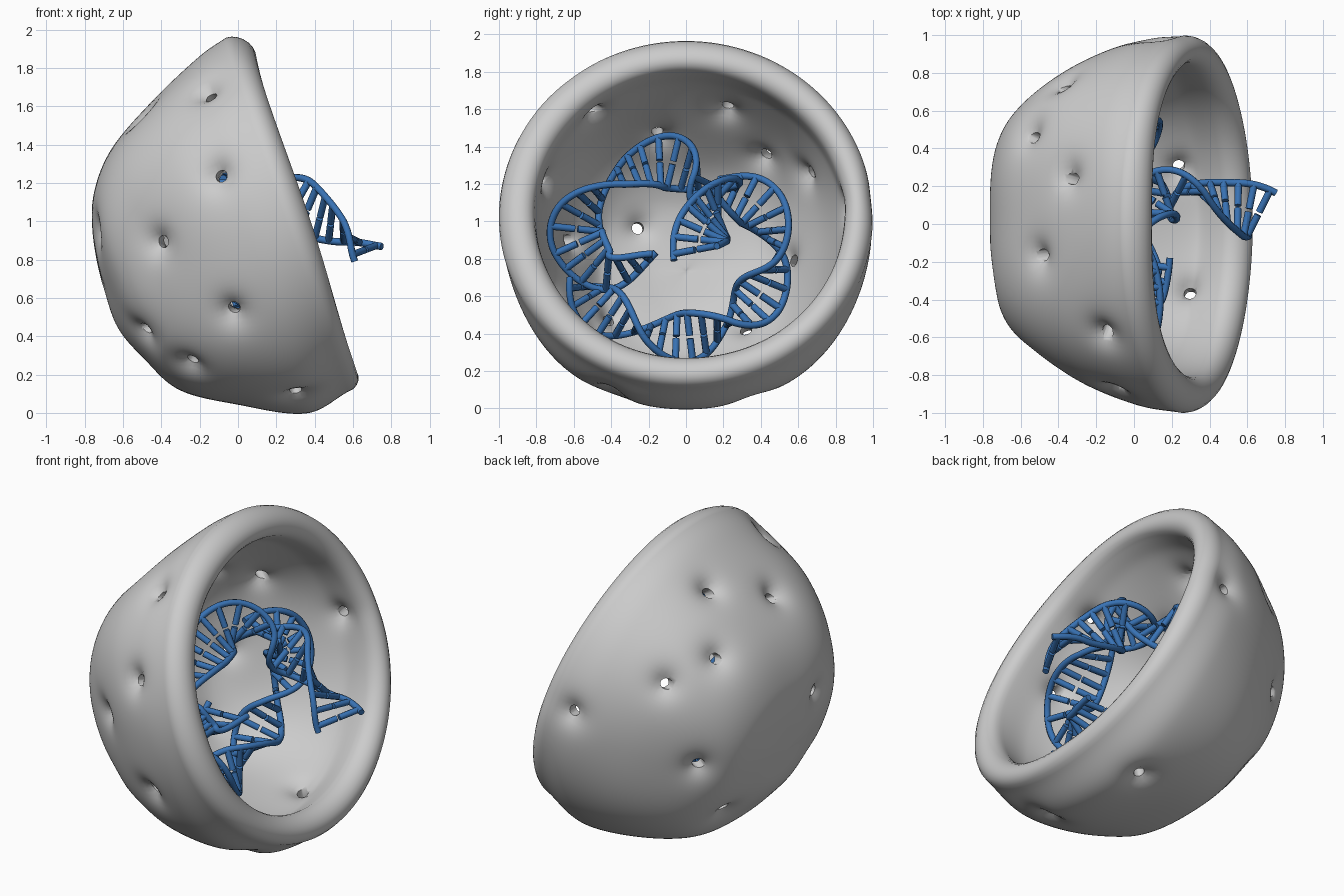
import bpy, bmesh, math
from mathutils import Vector

if "Cube" in bpy.data.objects:
    bpy.data.objects.remove(bpy.data.objects["Cube"])

def material(name, rgb):
    m = bpy.data.materials.new(name)
    m.diffuse_color = (*rgb, 1)
    m.use_nodes = True
    m.node_tree.nodes["Principled BSDF"].inputs["Base Color"].default_value = m.diffuse_color
    return m

GREY = material("shell grey", (0.6, 0.6, 0.6))
BLUE = material("helix blue", (0.04, 0.17, 0.46))

def spline(pts, t):
    """Catmull-Rom point at t, running from 0 to len(pts) - 1."""
    k = min(int(t), len(pts) - 2)
    f = t - k
    p1, p2 = pts[k], pts[k + 1]
    p0 = pts[k - 1] if k > 0 else 2 * p1 - p2
    p3 = pts[k + 2] if k + 2 < len(pts) else 2 * p2 - p1
    return 0.5 * (2 * p1 + (p2 - p0) * f + (2 * p0 - 5 * p1 + 4 * p2 - p3) * f * f
                  + (3 * p1 - p0 - 3 * p2 + p3) * f ** 3)

# ---------- cut-open shell: rings around a tilted axis ----------
AXIS = Vector((0.945, 0, 0.327))
UP = Vector((-0.327, 0, 0.945))
SIDE = Vector((0, 1, 0))
RIM = Vector((0.28, 0, 1.03))
SEG, ROWS, LIP = 192, 72, 10

# (depth behind the rim, radius) from the back pole to the rim
PROFILES = {
    "up":    [(1.05, 0), (1.01, .26), (.93, .46), (.77, .64), (.50, .80), (.19, .94), (.02, .99)],
    "down":  [(1.05, 0), (1.05, .25), (.97, .46), (.85, .67), (.59, .84), (.27, 1.0), (.02, .965)],
    "left":  [(1.05, 0), (1.04, .25), (.98, .50), (.82, .68), (.55, .86), (.24, .98), (.02, 1.0)],
    "right": [(1.05, 0), (1.03, .25), (.95, .54), (.75, .71), (.49, .87), (.24, .965), (.02, 1.0)],
}
RIM_WIDTH = {"up": .195, "down": .175, "left": .155, "right": .195}
# extra fullness of the body between the four profiles
BULGE = [0, .02, .06, .09, .07, .02, 0]

def column(phi):
    """Outer and inner points of one slice of the shell."""
    c, s = math.cos(phi), math.sin(phi)
    w = {"up": max(c, 0) ** 2, "down": min(c, 0) ** 2,
         "left": max(s, 0) ** 2, "right": min(s, 0) ** 2}
    diag = math.sin(2 * phi) ** 2
    ctrl = [sum((w[k] * Vector(PROFILES[k][i]) for k in w), Vector((0, 0))) for i in range(7)]
    ctrl = [Vector((p.x, p.y * (1 + b * diag))) for p, b in zip(ctrl, BULGE)]
    width = sum(w[k] * RIM_WIDTH[k] for k in w)
    ray = UP * c + SIDE * s
    flat = [spline(ctrl, 6 * j / ROWS) for j in range(ROWS + 1)]
    outer, inner = [], []
    for j, p in enumerate(flat):
        tan = (flat[min(j + 1, ROWS)] - flat[max(j - 1, 0)]).normalized()
        nrm = Vector((-tan.y, tan.x)) if j else Vector((-1, 0))
        if nrm.dot(Vector((0.3, 0)) - p) < 0:
            nrm = -nrm
        q = p + nrm * (0.14 + (width - 0.14) * j / ROWS)
        q.y = max(q.y, 0.0005 * j)
        outer.append(RIM - AXIS * p.x + ray * p.y)
        inner.append(RIM - AXIS * q.x + ray * q.y)
    return outer, inner

cols = [column(2 * math.pi * i / SEG) for i in range(SEG)]

# pores: two coordinates, their axes, and the side of the shell they lie on
PORES = [((0, 2), (1, -1), [(-.13, 1.63), (-.07, 1.22), (-.37, .9), (-.02, .56), (-.22, .3)]),
         ((0, 2), (1, 1), [(.14, 1.08)]),
         ((1, 2), (0, -1), [(-.15, 1.5), (.23, 1.65), (.45, 1.38), (.7, 1.27),
                            (.6, .78), (-.26, .96), (.33, .4), (-.43, .45)]),
         ((0, 1), (2, -1), [(.24, .31), (.3, -.38)])]
CENTRE = Vector((0.1, 0, 0.8))
holes, lean = [], []
for (a, b), (d, sign), spots in PORES:
    for s, t in spots:
        best = min(((o[j] + n[j]) / 2 for o, n in cols for j in range(2, ROWS - 6)),
                   key=lambda m: (m[a] - s) ** 2 + (m[b] - t) ** 2
                   + (9 if (m[d] - CENTRE[d]) * sign < 0 else 0))
        holes.append(best)
        axis = Vector((0, 0, 0))
        axis[d] = sign
        lean.append(axis * 0.6)

# pinch both walls together around every pore
dirs = [None] * len(holes)
near = [9.0] * len(holes)
for o, n in cols:
    for j in range(ROWS + 1):
        mid = (o[j] + n[j]) / 2
        thick = o[j] - n[j]
        w = 0
        for h, p in enumerate(holes):
            dist = (mid - p).length
            w = max(w, 0.88 * math.exp(-(dist / 0.065) ** 1.3))
            if dist < near[h]:
                near[h], dirs[h] = dist, thick.normalized()
        o[j] = o[j].lerp(mid, w)
        n[j] = n[j].lerp(mid, w)

bm = bmesh.new()
loops = []
for o, n in cols:
    mid, half = (o[-1] + n[-1]) / 2, (o[-1] - n[-1]) / 2
    lip = [mid + half * math.cos(math.pi * k / LIP) + AXIS * 0.09 * math.sin(math.pi * k / LIP)
           for k in range(1, LIP)]
    loops.append([bm.verts.new(p) for p in o[1:] + lip + n[:0:-1]])
poles = [bm.verts.new(cols[0][0][0]), bm.verts.new(cols[0][1][0])]
for i in range(SEG):
    p, q = loops[i], loops[(i + 1) % SEG]
    for j in range(len(p) - 1):
        bm.faces.new((p[j], p[j + 1], q[j + 1], q[j]))
    bm.faces.new((poles[0], p[0], q[0]))
    bm.faces.new((poles[1], q[-1], p[-1]))
bmesh.ops.recalc_face_normals(bm, faces=bm.faces)

def mesh_object(name, bm, mat):
    me = bpy.data.meshes.new(name)
    bm.to_mesh(me)
    bm.free()
    me.materials.append(mat)
    ob = bpy.data.objects.new(name, me)
    bpy.context.collection.objects.link(ob)
    return ob

shell = mesh_object("shell", bm, GREY)

# drill the pores
bm = bmesh.new()
for p, d, extra in zip(holes, dirs, lean):
    mat = (d + extra).to_track_quat('Z', 'Y').to_matrix().to_4x4()
    mat.translation = p
    bmesh.ops.create_cone(bm, cap_ends=True, segments=16, radius1=0.032, radius2=0.032,
                          depth=0.26, matrix=mat)
cutter = mesh_object("pore_cutter", bm, GREY)
cutter.hide_render = True
mod = shell.modifiers.new("pores", 'BOOLEAN')
mod.operation, mod.solver, mod.object = 'DIFFERENCE', 'EXACT', cutter
bpy.context.view_layer.objects.active = shell
shell.select_set(True)
bpy.ops.object.modifier_apply(modifier=mod.name)
bpy.data.objects.remove(cutter)
bpy.ops.object.shade_smooth_by_angle(angle=math.radians(50))

# ---------- double helices: two strands with split rungs ----------
def helix(name, path, turns, radius, spacing=0.076, steps=24):
    """turns holds the strand angle in degrees at each path point."""
    path = [Vector(p) for p in path]
    turns = [Vector((math.radians(a), 0)) for a in turns]
    ts = [k / steps for k in range((len(path) - 1) * steps + 1)]
    pts = [spline(path, t) for t in ts]
    tans = [(pts[min(k + 1, len(pts) - 1)] - pts[max(k - 1, 0)]).normalized()
            for k in range(len(pts))]
    # carry the frame back from the far end, where the path lies in one plane
    n = tans[-1].cross(Vector((1, 0, 0)))
    offs = [None] * len(pts)
    for k in reversed(range(len(pts))):
        n = (n - tans[k] * n.dot(tans[k])).normalized()
        ang = spline(turns, ts[k]).x
        offs[k] = (n * math.cos(ang) + tans[k].cross(n) * math.sin(ang)) * radius
    cu = bpy.data.curves.new(name, 'CURVE')
    cu.dimensions = '3D'
    cu.bevel_depth, cu.bevel_resolution, cu.use_fill_caps = 0.019, 2, True
    cu.materials.append(BLUE)

    def line(points):
        sp = cu.splines.new('POLY')
        sp.points.add(len(points) - 1)
        for v, p in zip(sp.points, points):
            v.co = (*p, 1)
        sp.use_smooth = True

    for side in (1, -1):
        line([p + o * side for p, o in zip(pts, offs)])
    run = spacing * 0.7
    for k in range(1, len(pts)):
        run += (pts[k] - pts[k - 1]).length
        if run >= spacing:
            run -= spacing
            for side in (1, -1):
                line([pts[k] + offs[k] * side, pts[k] + offs[k] * side * 0.06])
    ob = bpy.data.objects.new(name, cu)
    bpy.context.collection.objects.link(ob)

helix("front_helix",
      [(.68, .05, .83), (.55, .09, .95), (.3, .17, 1.09), (.12, .12, 1.2), (.02, -.1, 1.32),
       (0, -.35, 1.24), (0, -.54, 1.08), (.02, -.58, .9), (.03, -.42, .73), (.05, -.17, .83)],
      [-345, -295, -225, -100, 0, 60, 120, 180, 225, 270], 0.14)
helix("rear_helix",
      [(.05, .16, 1.2), (.05, .4, 1.07), (0, .49, .82), (-.05, .39, .6), (-.05, .24, .46),
       (0, 0, .38), (0, -.25, .42), (0, -.45, .53), (-.05, -.6, .68)],
      [90 * (k - 1) for k in range(9)], 0.13)
